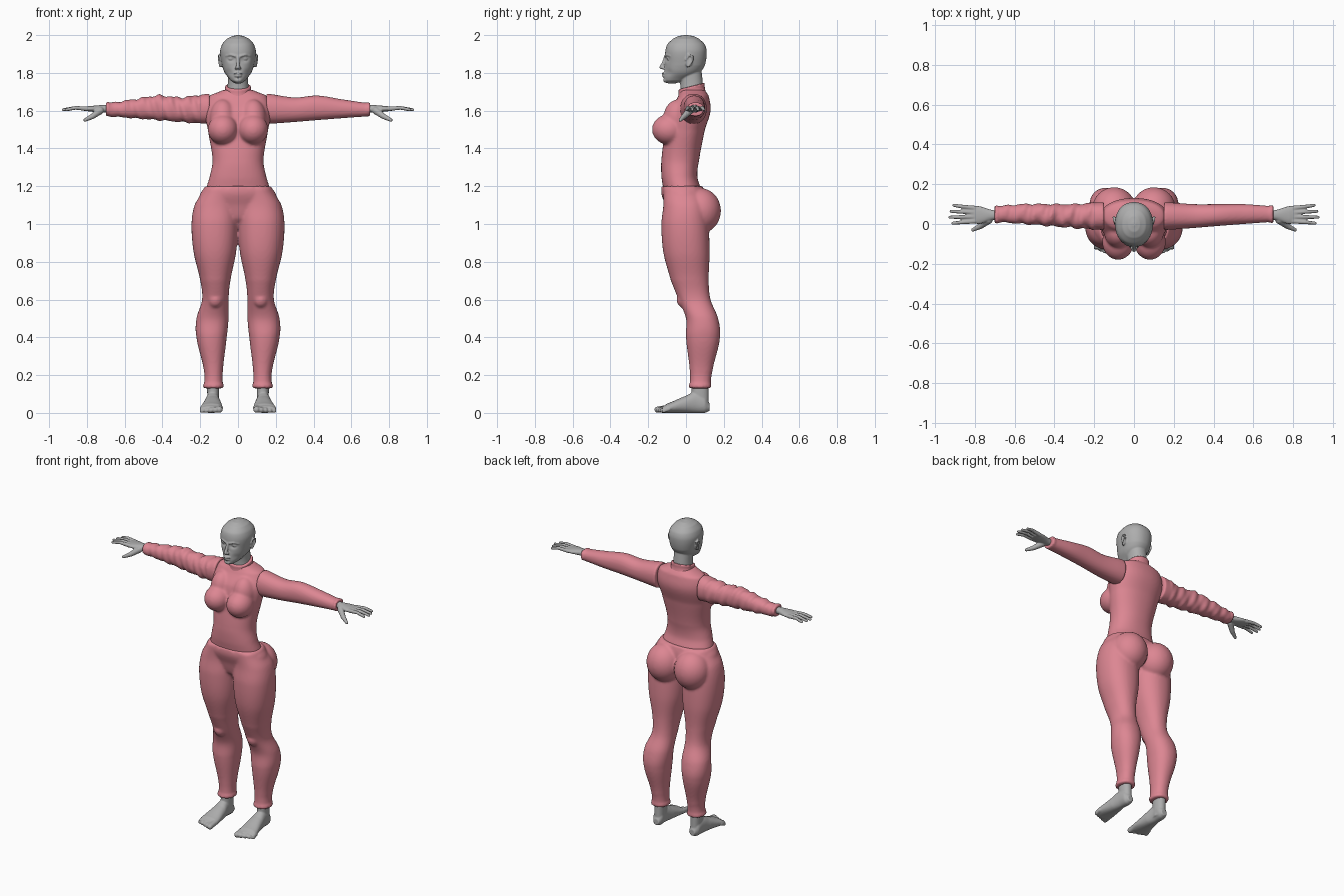
import bpy, bmesh
from math import sin, cos, pi, exp, copysign
from mathutils import Matrix, Vector

if "Cube" in bpy.data.objects:
    bpy.data.objects.remove(bpy.data.objects["Cube"], do_unlink=True)


def material(name, colour):
    mat = bpy.data.materials.new(name)
    mat.use_nodes = True
    mat.diffuse_color = colour
    for node in mat.node_tree.nodes:
        if node.type == 'BSDF_PRINCIPLED':
            node.inputs["Base Color"].default_value = colour
    return mat


fabric = material("rose_fabric", (.72, .24, .29, 1))
skin = material("grey_skin", (.42, .42, .42, 1))


def catmull_rom(before, start, end, after, t):
    bend = 2 * before - 5 * start + 4 * end - after
    twist = 3 * (start - end) - before + after
    return start + t / 2 * (end - before + t * (bend + t * twist))


def fill_in(sections, steps):
    """Smoothly add rows between the given sections."""
    padded = [sections[0], *sections, sections[-1]]
    rows = []
    for before, start, end, after in zip(padded, sections, sections[1:], padded[3:] + padded[-1:]):
        for step in range(steps):
            t = step / steps
            row = [catmull_rom(*values, t) for values in zip(before, start, end, after)]
            row[0] = start[0] + t * (end[0] - start[0])
            rows.append(row)
    return rows + [sections[-1]]


def loft(bm, sections, place=lambda along, a, b: (a, b, along), power=2.2, segments=48, steps=8):
    """Skin rounded sections given as (position, low a, high a, low b, high b)."""
    loops = []
    for along, low_a, high_a, low_b, high_b in fill_in(sections, steps):
        loop = []
        for k in range(segments):
            angle = 2 * pi * k / segments
            c, s = (copysign(abs(w) ** (2 / power), w) for w in (cos(angle), sin(angle)))
            a = (low_a + high_a + c * (high_a - low_a)) / 2
            b = (low_b + high_b + s * (high_b - low_b)) / 2
            loop.append(bm.verts.new(place(along, a, b)))
        loops.append(loop)
    for lower, upper in zip(loops, loops[1:]):
        for k in range(segments):
            bm.faces.new((lower[k - 1], lower[k], upper[k], upper[k - 1]))
    bm.faces.new(loops[0][::-1])
    bm.faces.new(loops[-1])


def along_x(along, a, b):
    return along, a, b


def along_y(along, a, b):
    return a, along, b


def symmetric(rows):
    """Turn (position, half width, low b, high b) into full sections."""
    return [(along, -half, half, low, high) for along, half, low, high in rows]


def blob(bm, centre, size, tilt=0):
    matrix = Matrix.Translation(centre) @ Matrix.Rotation(tilt, 4, 'X') @ Matrix.Diagonal((*size, 1))
    bmesh.ops.create_uvsphere(bm, u_segments=32, v_segments=20, radius=1, matrix=matrix)


def tube(bm, points, start_radius, end_radius):
    """Rounded, tapering limb through the points, such as a finger."""
    points = [Vector(point) for point in points]
    last = len(points) - 1
    radii = [start_radius + (end_radius - start_radius) * i / last for i in range(last + 1)]
    for point, radius in zip(points, radii):
        blob(bm, point, (radius, radius, radius))
    for start, end, wide, narrow in zip(points, points[1:], radii, radii[1:]):
        turn = (end - start).to_track_quat('Z', 'Y').to_matrix().to_4x4()
        bmesh.ops.create_cone(bm, cap_ends=True, segments=20, radius1=wide, radius2=narrow,
                              depth=(end - start).length,
                              matrix=Matrix.Translation((start + end) / 2) @ turn)


def finish(name, bm, mat, voxel, mirror=False, rounds=2):
    """Fuse the pieces into one smooth skin."""
    bmesh.ops.recalc_face_normals(bm, faces=bm.faces)
    mesh = bpy.data.meshes.new(name)
    bm.to_mesh(mesh)
    bm.free()
    mesh.materials.append(mat)
    obj = bpy.data.objects.new(name, mesh)
    bpy.context.collection.objects.link(obj)
    if mirror:
        obj.modifiers.new("mirror", 'MIRROR').use_mirror_merge = False
    fuse = obj.modifiers.new("fuse", 'REMESH')
    fuse.mode, fuse.voxel_size, fuse.use_smooth_shade = 'VOXEL', voxel, True
    soften = obj.modifiers.new("soften", 'SMOOTH')
    soften.factor, soften.iterations = .5, rounds


# Bodice with bust
bm = bmesh.new()
loft(bm, symmetric([(1.18, .17, -.12, .08), (1.25, .15, -.13, .06), (1.34, .135, -.13, .07),
                    (1.5, .16, -.11, .1), (1.6, .175, -.09, .13), (1.68, .15, -.04, .12),
                    (1.71, .08, -.03, .1)]))
for side in (-1, 1):
    blob(bm, (side * .08, -.09, 1.5), (.08, .09, .08))
    blob(bm, (side * .08, -.04, 1.56), (.07, .08, .1))
finish("bodice", bm, fabric, .008, rounds=6)

# Collar, higher at the back
bm = bmesh.new()
loft(bm, symmetric([(1.66, .1, -.05, .11), (1.7, .07, -.04, .1), (1.73, .07, -.04, .1)]))
for v in bm.verts:
    v.co.z += (v.co.y - .03) / 4
finish("collar", bm, fabric, .006)

# Trousers: leg, ankle hem, pelvis, seat and knee
bm = bmesh.new()
loft(bm, [(.13, .08, .18, .02, .13), (.22, .08, .18, .02, .14), (.4, .06, .22, 0, .18),
          (.5, .05, .22, 0, .17), (.6, .05, .19, -.04, .13), (.7, .04, .2, -.08, .12),
          (.85, .01, .235, -.12, .125), (1, 0, .246, -.13, .12), (1.1, 0, .23, -.12, .11),
          (1.19, 0, .18, -.12, .08)])
loft(bm, [(.13, .075, .185, .015, .135), (.15, .075, .185, .015, .135)])
loft(bm, symmetric([(.98, .06, -.05, .04), (1.03, .14, -.09, .07), (1.1, .21, -.11, .1),
                    (1.16, .2, -.13, .1), (1.2, .175, -.13, .09)]))
blob(bm, (.1, .075, 1.07), (.11, .11, .12))
blob(bm, (.12, -.01, .6), (.04, .04, .045))
finish("trousers", bm, fabric, .008, mirror=True, rounds=5)

# Sleeves with cuffs; the right one is rumpled
for name, side in (("left_sleeve", 1), ("right_sleeve", -1)):
    bm = bmesh.new()
    loft(bm, [(.15, -.03, .11, 1.53, 1.69), (.3, -.02, .1, 1.54, 1.67), (.42, -.01, .1, 1.55, 1.68),
              (.55, 0, .1, 1.56, 1.66), (.7, .01, .09, 1.57, 1.64)], along_x, steps=16)
    loft(bm, [(.685, .005, .095, 1.57, 1.645), (.7, .005, .095, 1.57, 1.645)], along_x)
    for v in bm.verts:
        if side < 0 and v.co.x > .2:
            fold = .06 * sin(75 * v.co.x + 40 * v.co.y) + .04 * sin(130 * v.co.x - 50 * v.co.z)
            v.co.z += (v.co.z - 1.6) * fold
            v.co.y += (v.co.y - .05) * fold
        v.co.x *= side
    finish(name, bm, fabric, .007, rounds=3)

# Hands: wrist and palm, four fanned fingers and a thumb
bm = bmesh.new()
loft(bm, [(.66, .02, .07, 1.59, 1.63), (.71, .02, .07, 1.59, 1.63), (.78, 0, .09, 1.595, 1.625),
          (.82, .01, .09, 1.6, 1.62)], along_x)
for finger in range(4):
    knuckle, tip = .08 - .022 * finger, .094 - .03 * finger
    reach = .93 - .015 * abs(finger - 1.7)
    tube(bm, [(.8, knuckle, 1.61), (.86, (knuckle + tip) / 2, 1.615), (reach, tip, 1.605)], .012, .008)
tube(bm, [(.73, .02, 1.6), (.77, -.01, 1.57), (.81, -.03, 1.55)], .02, .009)
finish("hands", bm, skin, .004, mirror=True)

# Feet: ankle, sole and toes
bm = bmesh.new()
loft(bm, [(.02, .1, .16, .03, .12), (.17, .1, .165, .03, .12)])
loft(bm, [(.125, .11, .15, .01, .05), (.1, .1, .165, 0, .09), (.05, .1, .17, 0, .11),
          (0, .09, .18, 0, .09), (-.1, .08, .2, 0, .05), (-.125, .085, .2, 0, .035)], along_y)
for toe in range(5):
    x, radius = .098 + .0235 * toe, .017 - .0015 * toe
    tube(bm, [(x, -.09, radius + .01), (x, .008 * toe - .15, radius)], radius, radius)
finish("feet", bm, skin, .005, mirror=True)

# Head and neck, with hollows pressed in for eyes and cheeks
bm = bmesh.new()
loft(bm, symmetric([(1.745, .02, -.1, -.05), (1.76, .04, -.115, 0), (1.8, .07, -.115, .07),
                    (1.84, .085, -.11, .1), (1.91, .095, -.11, .11), (1.95, .085, -.1, .1),
                    (1.98, .06, -.07, .07), (1.995, .03, -.04, .04), (2, .01, -.01, .01)]),
     segments=80)


def press(v, depth, x, z, width, height):
    across, up = (abs(v.co.x) - x) / width, (v.co.z - z) / height
    v.co.y += depth * exp(-across * across - up * up)


for v in bm.verts:
    if v.co.y < 0:
        press(v, .016, .036, 1.874, .018, .013)
        press(v, .008, .05, 1.8, .02, .02)
loft(bm, symmetric([(1.66, .07, -.03, .09), (1.73, .055, -.03, .09), (1.84, .055, -.04, .08)]))
for side in (-1, 1):
    # Eye, brow, eyelid, nostril and ear
    blob(bm, (side * .035, -.09, 1.874), (.016, .012, .009))
    tube(bm, [(side * .014, -.11, 1.889), (side * .038, -.104, 1.896), (side * .064, -.084, 1.89)], .006, .004)
    tube(bm, [(side * .02, -.1, 1.876), (side * .036, -.1, 1.883), (side * .054, -.086, 1.876)], .003, .003)
    blob(bm, (side * .009, -.12, 1.826), (.009, .011, .008))
    blob(bm, (side * .09, .016, 1.86), (.008, .018, .03), -.25)
    tube(bm, [(side * .095, 0, 1.87), (side * .1, .015, 1.895), (side * .103, .034, 1.888),
              (side * .1, .034, 1.865), (side * .095, .012, 1.835)], .005, .006)
# Nose, lips and chin
tube(bm, [(0, -.108, 1.885), (0, -.12, 1.85), (0, -.131, 1.83)], .008, .01)
blob(bm, (0, -.116, 1.797), (.024, .012, .006))
blob(bm, (0, -.115, 1.784), (.02, .012, .007))
blob(bm, (0, -.106, 1.762), (.022, .015, .014))
finish("head", bm, skin, .0042)
